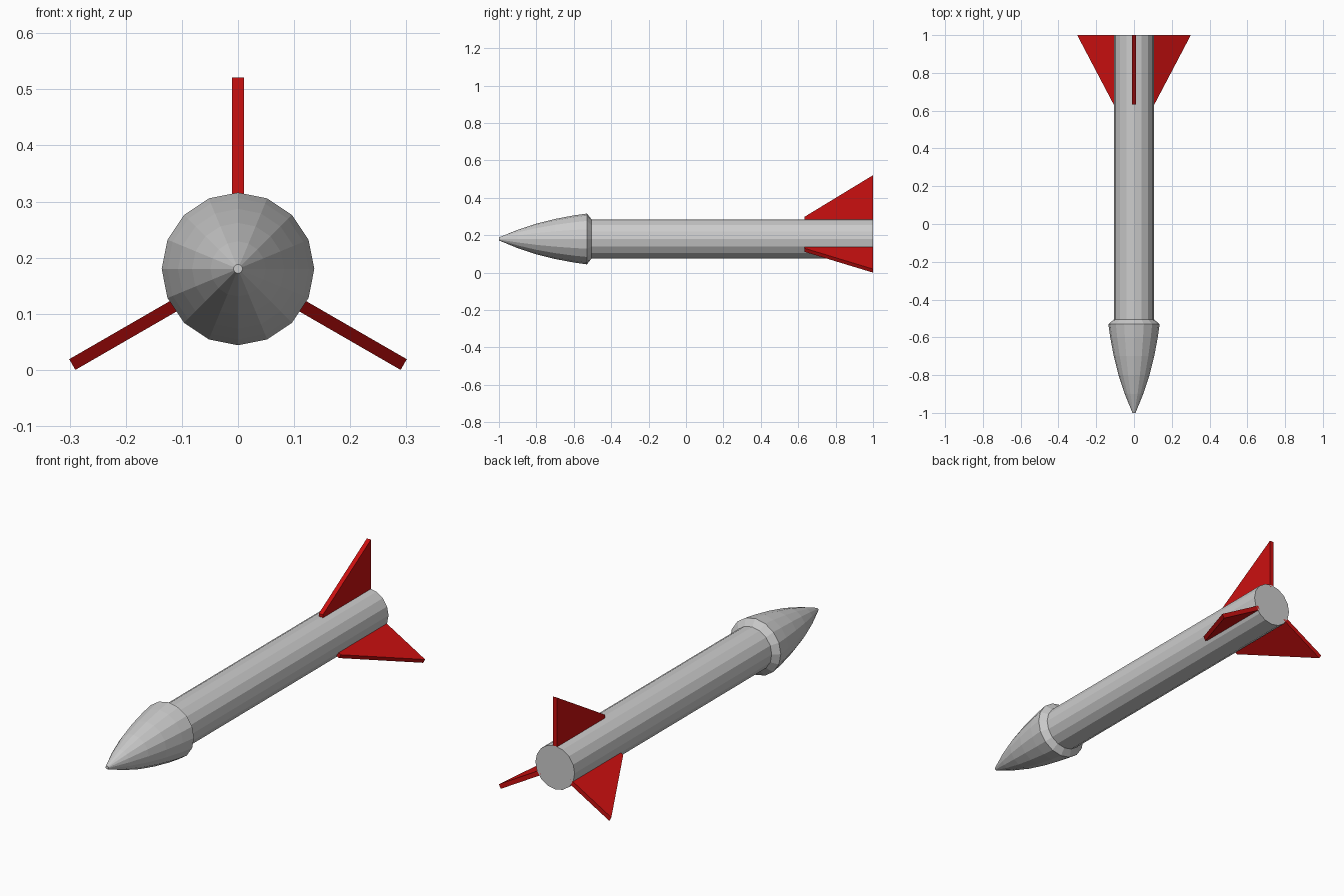
import bpy, bmesh
from math import sin, cos, pi, radians
from mathutils import Matrix

if "Cube" in bpy.data.objects:
    bpy.data.objects.remove(bpy.data.objects["Cube"])

AXIS_Z = 0.18
SIDES = 16


def finish(name, bm):
    bmesh.ops.recalc_face_normals(bm, faces=bm.faces)
    mesh = bpy.data.meshes.new(name)
    bm.to_mesh(mesh)
    bm.free()
    obj = bpy.data.objects.new(name, mesh)
    obj.location.z = AXIS_Z
    bpy.context.collection.objects.link(obj)
    return obj


def lathe(name, profile, cap):
    """Revolve (y, radius) points about the y axis; cap = index of the closed ring."""
    bm = bmesh.new()
    rings = [[bm.verts.new((r * sin(2 * pi * i / SIDES), y, r * cos(2 * pi * i / SIDES)))
              for i in range(SIDES)] for y, r in profile]
    for a, b in zip(rings, rings[1:]):
        for i in range(SIDES):
            j = (i + 1) % SIDES
            bm.faces.new((a[i], a[j], b[j], b[i]))
    bm.faces.new(rings[cap])
    return finish(name, bm)


# Body tube, closed at the tail
lathe("body", [(-0.505, 0.105), (1.0, 0.105)], cap=-1)

# Nose cone, flaring wider than the body and chamfered back to it
lathe("nose_cone", [(-1.0, 0.008), (-0.9, 0.049), (-0.8, 0.082), (-0.7, 0.107),
                    (-0.6, 0.126), (-0.53, 0.136), (-0.505, 0.105)], cap=0)

# Three tail fins, evenly spaced
red = bpy.data.materials.new("red")
red.diffuse_color = (0.6, 0.005, 0.005, 1)
red.use_nodes = True
red.node_tree.nodes["Principled BSDF"].inputs["Base Color"].default_value = red.diffuse_color
OUTLINE = [(0.633, 0.09), (0.633, 0.118), (1.0, 0.341), (1.0, 0.09)]
HALF = 0.011
for name, angle in (("top_fin", 0), ("right_fin", 120), ("left_fin", 240)):
    bm = bmesh.new()
    face = bm.faces.new([bm.verts.new((-HALF, y, z)) for y, z in OUTLINE])
    new = bmesh.ops.extrude_face_region(bm, geom=[face])["geom"]
    bmesh.ops.translate(bm, vec=(2 * HALF, 0, 0),
                        verts=[v for v in new if isinstance(v, bmesh.types.BMVert)])
    bmesh.ops.transform(bm, matrix=Matrix.Rotation(radians(angle), 4, 'Y'), verts=bm.verts)
    finish(name, bm).data.materials.append(red)
